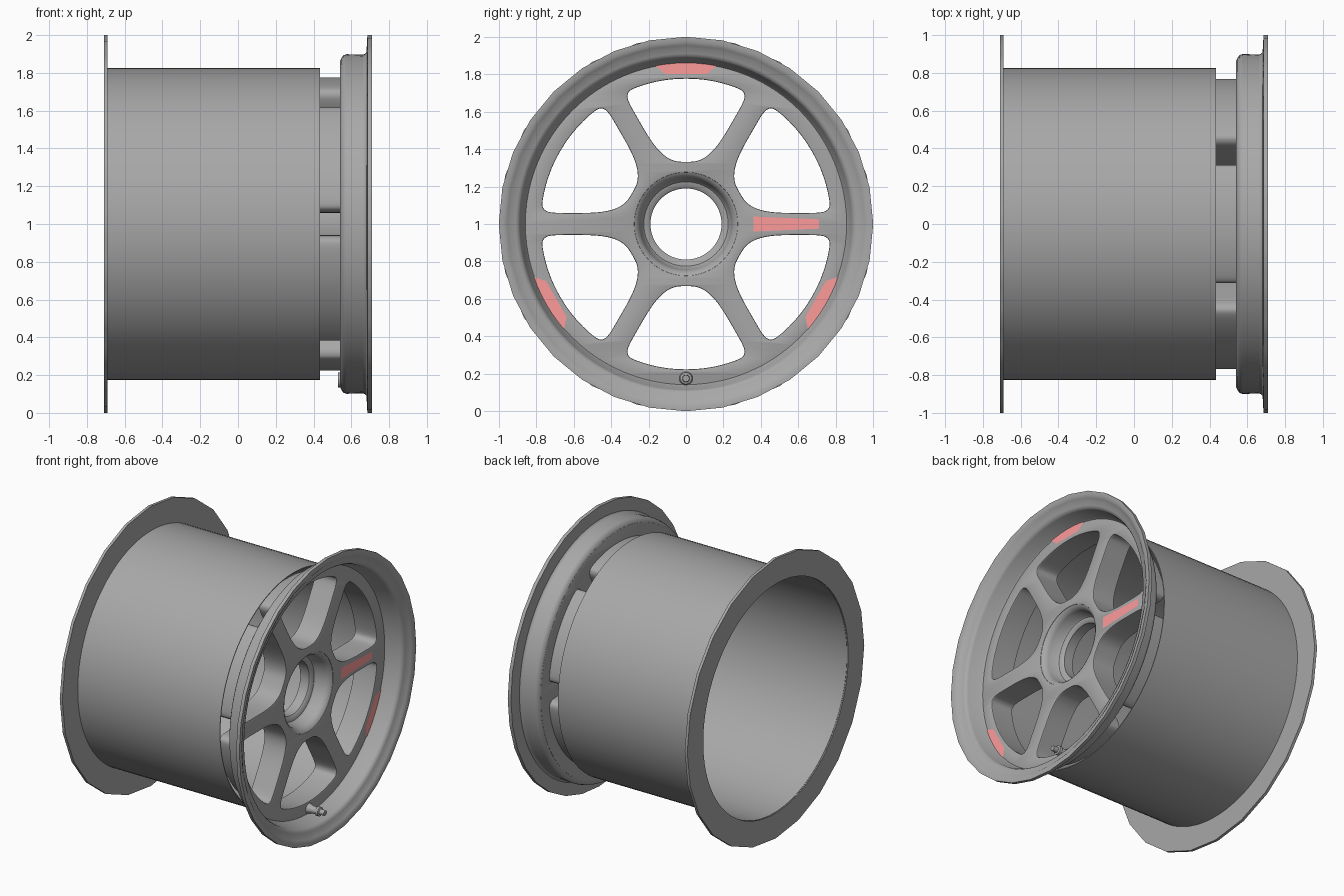
import bpy, bmesh
from math import sin, cos, pi, radians
from mathutils import Matrix, Vector

if "Cube" in bpy.data.objects:
    bpy.data.objects.remove(bpy.data.objects["Cube"])

# local (x, y, z) -> world (z, x, y + 1): wheel axis runs along world x
AXIS = Matrix(((0, 0, 1, 0), (1, 0, 0, 0), (0, 1, 0, 1), (0, 0, 0, 1)))


def material(name, colour):
    mat = bpy.data.materials.new(name)
    mat.diffuse_color = (*colour, 1)
    mat.use_nodes = True
    mat.node_tree.nodes["Principled BSDF"].inputs["Base Color"].default_value = mat.diffuse_color
    return mat


grey = material("dark_grey", (0.39, 0.39, 0.39))
pink = material("pink", (1.0, 0.33, 0.33))


def finish(name, bm, mat=grey, angle=35):
    bmesh.ops.recalc_face_normals(bm, faces=bm.faces)
    me = bpy.data.meshes.new(name)
    bm.to_mesh(me)
    bm.free()
    me.materials.clear()
    me.materials.append(mat)
    ob = bpy.data.objects.new(name, me)
    bpy.context.collection.objects.link(ob)
    bpy.ops.object.select_all(action='DESELECT')
    ob.select_set(True)
    bpy.context.view_layer.objects.active = ob
    bpy.ops.object.shade_smooth_by_angle(angle=radians(angle))
    return ob


def lathe(name, profile, steps=96, centre=(0, 1), facets=24):
    """Revolve a closed (x, r) profile; radii of 0.95 and more get a faceted outline."""
    bm = bmesh.new()
    rings = []
    for x, r in profile:
        ring = []
        for i in range(steps):
            a = 2 * pi * i / steps
            rr = r
            if r >= 0.95:
                w = 2 * pi / facets
                rr = r * cos(w / 2) / cos(a % w - w / 2)
            ring.append(bm.verts.new((x, centre[0] + rr * cos(a), centre[1] + rr * sin(a))))
        rings.append(ring)
    for k, a in enumerate(rings):
        b = rings[(k + 1) % len(rings)]
        for i in range(steps):
            j = (i + 1) % steps
            bm.faces.new((a[i], a[j], b[j], b[i]))
    return finish(name, bm)


def spline_loop(pts, sub=4):
    """Closed Catmull-Rom curve through pts."""
    out, n = [], len(pts)
    for i in range(n):
        p0, p1, p2, p3 = (Vector(pts[(i + k - 1) % n]) for k in range(4))
        for s in range(sub):
            t = s / sub
            out.append(0.5 * (2 * p1 + (p2 - p0) * t + (2 * p0 - 5 * p1 + 4 * p2 - p3) * t * t
                              + (3 * p1 - p0 - 3 * p2 + p3) * t ** 3))
    return out


def turn(pts, deg):
    a = radians(deg)
    return [(p[0] * cos(a) - p[1] * sin(a), p[0] * sin(a) + p[1] * cos(a)) for p in pts]


def circle(r, n=96):
    return [(r * cos(2 * pi * i / n), r * sin(2 * pi * i / n)) for i in range(n)]


# barrel and back flange
lathe("barrel", [(-0.70, 0.825), (0.435, 0.825), (0.435, 0.819), (-0.70, 0.819)])
lathe("back_flange", [(-0.71, 0.819), (-0.71, 1.0), (-0.69, 1.0), (-0.69, 0.825)])

# front rim with its stepped lip
lathe("front_rim", [
    (0.56, 0.858), (0.57, 0.866), (0.66, 0.886), (0.675, 0.895), (0.682, 0.91),
    (0.69, 0.94), (0.70, 0.955), (0.71, 0.975), (0.71, 1.0),
    (0.685, 1.0), (0.68, 0.91), (0.672, 0.90), (0.66, 0.896), (0.575, 0.899),
    (0.558, 0.893), (0.545, 0.875), (0.54, 0.858)], facets=32)

# window outline pointing up, mirrored from its right half
half = [(0.06, 0.337), (0.11, 0.362), (0.155, 0.405), (0.20, 0.467), (0.255, 0.56),
        (0.302, 0.645), (0.312, 0.688), (0.29, 0.718), (0.20, 0.750), (0.10, 0.770)]
window = spline_loop([(0, 0.332)] + half + [(0, 0.776)] + [(-x, y) for x, y in reversed(half)])
windows = [turn(window, 60 * k) for k in range(6)]

# spoked face plate: a filled curve with seven holes
cu = bpy.data.curves.new("spoke_face", 'CURVE')
cu.dimensions = '2D'
cu.fill_mode = 'BOTH'
cu.extrude = 0.004
cu.bevel_depth = 0.006
cu.bevel_resolution = 1
cu.offset = -0.006
for loop in [circle(0.868), circle(0.275)] + windows:
    sp = cu.splines.new('POLY')
    sp.points.add(len(loop) - 1)
    for q, p in zip(sp.points, loop):
        q.co = (p[0], p[1], 0, 1)
    sp.use_cyclic_u = True
tmp = bpy.data.objects.new("face_curve", cu)
bpy.context.collection.objects.link(tmp)
bpy.context.view_layer.update()
me = bpy.data.meshes.new_from_object(tmp.evaluated_get(bpy.context.evaluated_depsgraph_get()))
bpy.data.objects.remove(tmp)
bm = bmesh.new()
bm.from_mesh(me)
bmesh.ops.remove_doubles(bm, verts=bm.verts, dist=1e-5)
bm.transform(Matrix.Translation((0.55, 0, 0)) @ AXIS)
finish("spoke_face", bm)

# window walls running back into the barrel
bm = bmesh.new()
for loop in windows:
    a, b = ([bm.verts.new((x, p[0], p[1] + 1)) for p in loop] for x in (0.552, 0.39))
    for i in range(len(a)):
        j = (i + 1) % len(a)
        bm.faces.new((a[i], a[j], b[j], b[i]))
finish("window_walls", bm)

# hub with a deep stepped bore
lathe("hub", [(0.56, 0.285), (0.553, 0.268), (0.535, 0.252), (0.52, 0.246), (0.455, 0.234),
              (0.445, 0.225), (0.44, 0.20), (0.43, 0.19), (0.36, 0.19), (0.36, 0.27), (0.54, 0.285)], 64)

# valve stem
lathe("valve", [(0.53, 0.001), (0.53, 0.04), (0.545, 0.04), (0.56, 0.036), (0.59, 0.026),
                (0.625, 0.024), (0.63, 0.032), (0.65, 0.032), (0.655, 0.020), (0.69, 0.018),
                (0.69, 0.001)], 16, (0, 0.175))


# pink markings
def marking(name, pts):
    bm = bmesh.new()
    bm.faces.new([bm.verts.new((0.563, p[0], p[1] + 1)) for p in pts])
    ob = finish(name, bm, pink)
    if ob.data.polygons[0].normal.x < 0:
        ob.data.flip_normals()


rim_mark = [(-0.11, 0.80), (0.11, 0.80), (0.163, 0.846), (0.08, 0.864), (-0.08, 0.864), (-0.163, 0.846)]
for k in range(3):
    marking("rim_marking", turn(rim_mark, 120 * k))
marking("spoke_marking", [(0.36, -0.04), (0.71, -0.025), (0.71, 0.025), (0.36, 0.04)])
